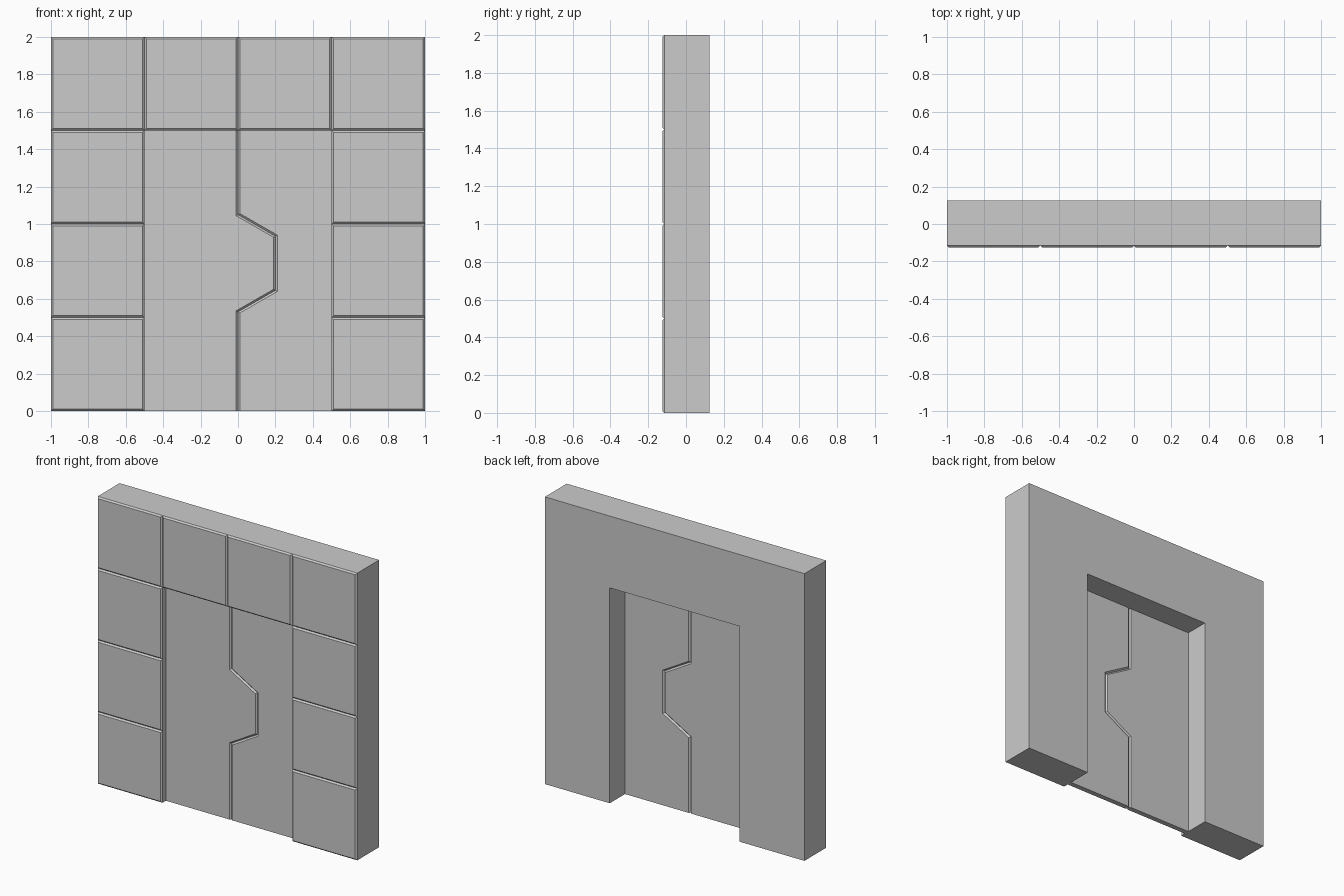
import bpy, bmesh

if "Cube" in bpy.data.objects:
    bpy.data.objects.remove(bpy.data.objects["Cube"])

C = 0.01            # chamfer width
Y0, Y1 = -0.125, 0.125


def finish(bm, name):
    bmesh.ops.remove_doubles(bm, verts=bm.verts, dist=1e-5)
    bmesh.ops.recalc_face_normals(bm, faces=bm.faces)
    me = bpy.data.meshes.new(name)
    bm.to_mesh(me)
    bm.free()
    ob = bpy.data.objects.new(name, me)
    bpy.context.collection.objects.link(ob)
    return ob


def bridge(bm, a, b):
    for i in range(len(a)):
        j = (i + 1) % len(a)
        bm.faces.new((a[i], a[j], b[j], b[i]))


def ring(bm, pts, y):
    return [bm.verts.new((x, y, z)) for x, z in pts]


# Door surround: U-shaped body on a half-unit grid, faced with chamfered blocks
bm = bmesh.new()
tiles = [(x, z) for x in (-1, -.5, 0, .5) for z in (0, .5, 1, 1.5)
         if x in (-1, .5) or z == 1.5]
outline = [(-1, 0), (-.5, 0), (-.5, .5), (-.5, 1), (-.5, 1.5), (0, 1.5),
           (.5, 1.5), (.5, 1), (.5, .5), (.5, 0), (1, 0), (1, .5), (1, 1),
           (1, 1.5), (1, 2), (.5, 2), (0, 2), (-.5, 2), (-1, 2),
           (-1, 1.5), (-1, 1), (-1, .5)]
bridge(bm, ring(bm, outline, Y0 + C), ring(bm, outline, Y1))


def square(x, z, d):
    return [(x + d, z + d), (x + .5 - d, z + d),
            (x + .5 - d, z + .5 - d), (x + d, z + .5 - d)]


for x, z in tiles:
    base = ring(bm, square(x, z, 0), Y0 + C)
    face = ring(bm, square(x, z, C), Y0)
    bridge(bm, base, face)
    bm.faces.new(face)
    bm.faces.new(ring(bm, square(x, z, 0), Y1))
finish(bm, "door_surround")

# Interlocking door leaves with a chamfered seam on both sides
seam = [(0, 0), (0, .53), (.2, .645), (.2, .935), (0, 1.05), (0, 1.5)]
miter = [0, -.59, -.59, .59, .59, 0]
DF, DB = -0.079, -0.043

for side, name in ((-1, "left_door"), (1, "right_door")):
    bm = bmesh.new()
    ends = [(side * .5, 1.5), (side * .5, 0)]
    full = seam + ends
    inset = [(x + side * C, z + side * C * m)
             for (x, z), m in zip(seam, miter)] + ends
    rings = [ring(bm, inset, DF), ring(bm, full, DF + C),
             ring(bm, full, DB - C), ring(bm, inset, DB)]
    for a, b in zip(rings, rings[1:]):
        bridge(bm, a, b)
    bm.faces.new(rings[0])
    bm.faces.new(rings[-1])
    finish(bm, name)
